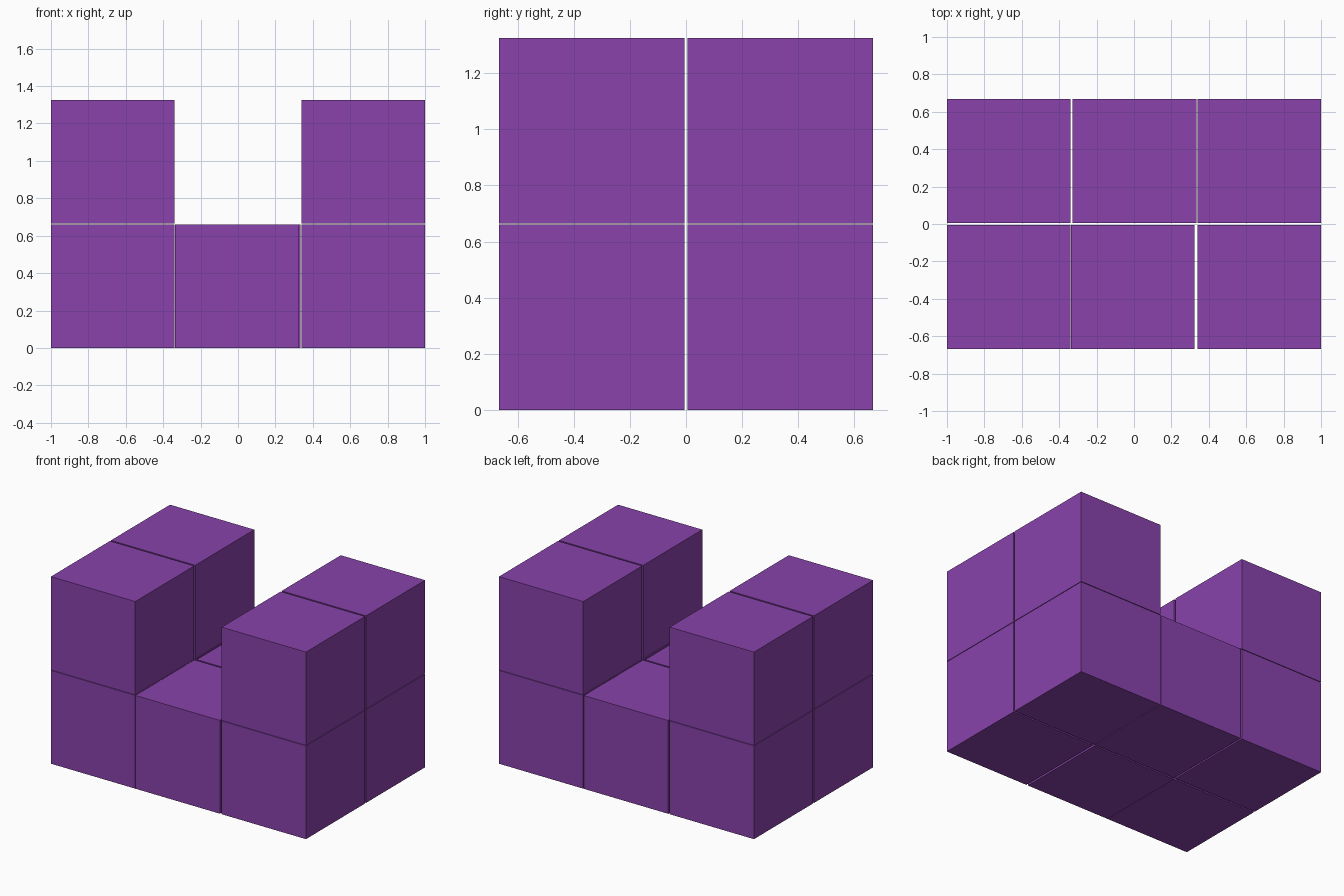
import bpy

if "Cube" in bpy.data.objects:
    bpy.data.objects.remove(bpy.data.objects["Cube"])

SIZE = 0.661                 # edge of every block
EDGE = 1 - SIZE / 2          # x centre of the outer columns
ROW = 0.667 - SIZE / 2       # y centre of the rows
LIFT = 0.665                 # height of the second layer

purple = bpy.data.materials.new("purple")
purple.diffuse_color = (0.25, 0.055, 0.41, 1)
purple.use_nodes = True
purple.node_tree.nodes["Principled BSDF"].inputs["Base Color"].default_value = purple.diffuse_color


def block(name, x, y, z):
    bpy.ops.mesh.primitive_cube_add(size=SIZE, location=(x, y, z + SIZE / 2))
    obj = bpy.context.object
    obj.name = name
    obj.data.materials.append(purple)


for row, y, middle_x in (("front", -ROW, -0.006), ("back", ROW, 0.003)):
    # Two-block towers at both ends
    for side, x in (("left", -EDGE), ("right", EDGE)):
        block(f"{row}_{side}_lower_block", x, y, 0)
        block(f"{row}_{side}_upper_block", x, y, LIFT)
    # Single block between the towers, pushed slightly to one side
    block(f"{row}_middle_block", middle_x, y, 0)
